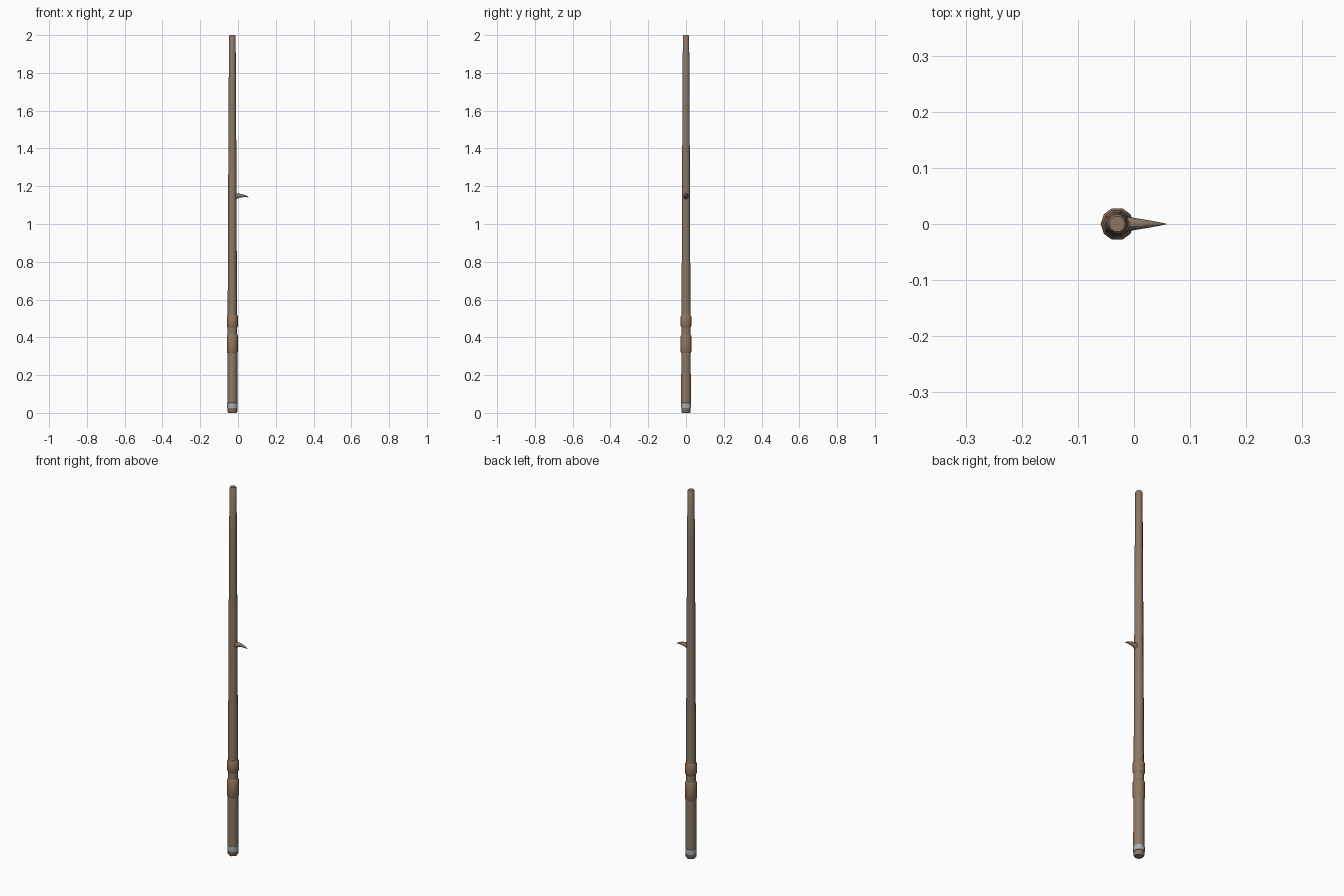
import bpy, bmesh, math
from mathutils import Vector, Matrix

if "Cube" in bpy.data.objects:
    bpy.data.objects.remove(bpy.data.objects["Cube"])

AXIS_X = -0.03


def material(name, rgb):
    m = bpy.data.materials.new(name)
    m.diffuse_color = (*rgb, 1)
    m.use_nodes = True
    m.node_tree.nodes["Principled BSDF"].inputs["Base Color"].default_value = m.diffuse_color
    return m


wood = material("wood", (0.27, 0.19, 0.13))
leather = material("leather", (0.29, 0.18, 0.11))
metal = material("metal", (0.40, 0.43, 0.45))
horn = material("horn", (0.25, 0.19, 0.13))


def sweep(name, rings, mat, sides=10):
    """Skin rings of (centre, radius_u, radius_v, u axis, v axis), capped at both ends."""
    bm = bmesh.new()
    loops = []
    for c, ru, rv, u, v in rings:
        loops.append([bm.verts.new(Vector(c) + u * ru * math.cos(2 * math.pi * i / sides)
                                   + v * rv * math.sin(2 * math.pi * i / sides))
                      for i in range(sides)])
    for a, b in zip(loops, loops[1:]):
        for i in range(sides):
            j = (i + 1) % sides
            bm.faces.new((a[i], a[j], b[j], b[i]))
    bm.faces.new(loops[0][::-1])
    bm.faces.new(loops[-1])
    bmesh.ops.recalc_face_normals(bm, faces=bm.faces)
    me = bpy.data.meshes.new(name)
    bm.to_mesh(me)
    bm.free()
    ob = bpy.data.objects.new(name, me)
    bpy.context.collection.objects.link(ob)
    me.materials.append(mat)
    bpy.ops.object.select_all(action='DESELECT')
    ob.select_set(True)
    bpy.context.view_layer.objects.active = ob
    bpy.ops.object.shade_smooth_by_angle(angle=math.radians(40))
    return ob


def lathe(name, profile, mat):
    u, v = Vector((1, 0, 0)), Vector((0, 1, 0))
    return sweep(name, [((AXIS_X, 0, z), r, r, u, v) for r, z in profile], mat)


# Tapered pole with softened ends
lathe("pole", [(0.022, 0), (0.026, 0.006), (0.0268, 0.05), (0.0262, 0.31), (0.0248, 0.52),
               (0.0222, 1.14), (0.0195, 1.7), (0.0175, 1.994), (0.014, 2.0)], wood)


# Grip wraps and foot band
def collar(name, z0, z1, r, edge, mat):
    lathe(name, [(r - 0.004, z0), (r, z0 + edge), (r, z1 - edge), (r - 0.004, z1)], mat)


collar("lower_grip_wrap", 0.315, 0.415, 0.0295, 0.008, leather)
collar("upper_grip_wrap", 0.452, 0.518, 0.0295, 0.008, leather)
collar("foot_band", 0.024, 0.055, 0.0282, 0.002, metal)

# Hooked thorn on the right side, curving down to its tip
path = [(-0.022, 1.144, 0.0165), (-0.008, 1.147, 0.0145), (0.010, 1.150, 0.011),
        (0.028, 1.1495, 0.0075), (0.044, 1.146, 0.004), (0.0585, 1.140, 0.0004)]
rings = []
for i, (x, z, r) in enumerate(path):
    a, b = path[max(i - 1, 0)], path[min(i + 1, len(path) - 1)]
    slope = math.atan2(b[1] - a[1], b[0] - a[0])
    up = Vector((-math.sin(slope), 0, math.cos(slope)))
    rings.append(((x, 0, z), r * 0.85, r, Vector((0, 1, 0)), up))
sweep("thorn", rings, horn)
